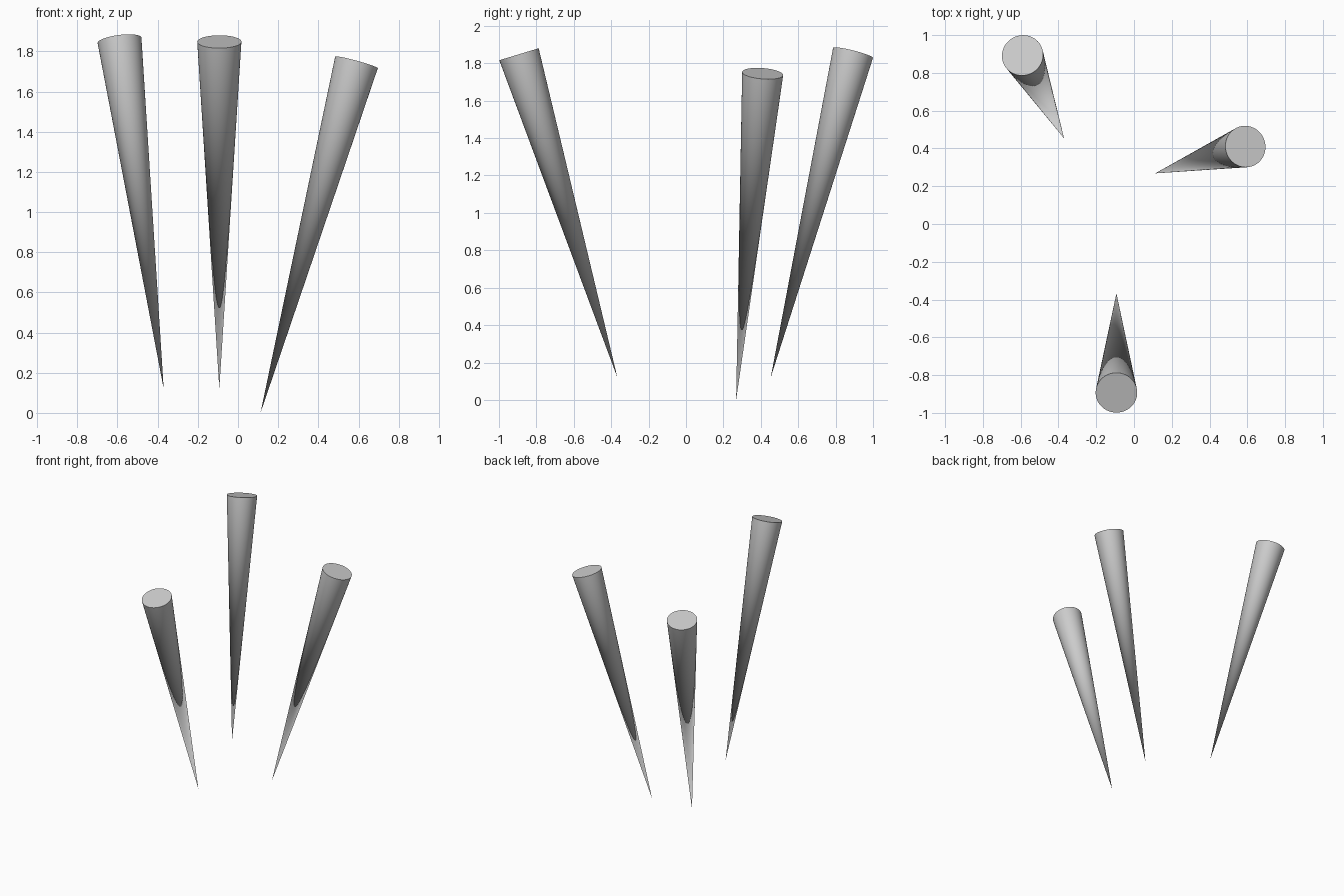
import bpy
from mathutils import Vector

if "Cube" in bpy.data.objects:
    bpy.data.objects.remove(bpy.data.objects["Cube"])

RADIUS = 0.11


def spike(name, tip, top):
    """Solid cone with its point at tip and its flat cap centred on top."""
    tip, top = Vector(tip), Vector(top)
    axis = top - tip
    bpy.ops.mesh.primitive_cone_add(
        vertices=64, radius1=0, radius2=RADIUS, depth=axis.length,
        location=(tip + top) / 2,
        rotation=axis.to_track_quat('Z', 'Y').to_euler())
    bpy.context.object.name = name
    bpy.ops.object.shade_smooth_by_angle()


# Three inverted cones leaning outwards from the centre
spike("front_cone", (-0.093, -0.367, 0.12), (-0.093, -0.893, 1.848))
spike("back_left_cone", (-0.37, 0.453, 0.12), (-0.59, 0.893, 1.855))
spike("right_cone", (0.112, 0.268, 0.0), (0.59, 0.41, 1.745))
